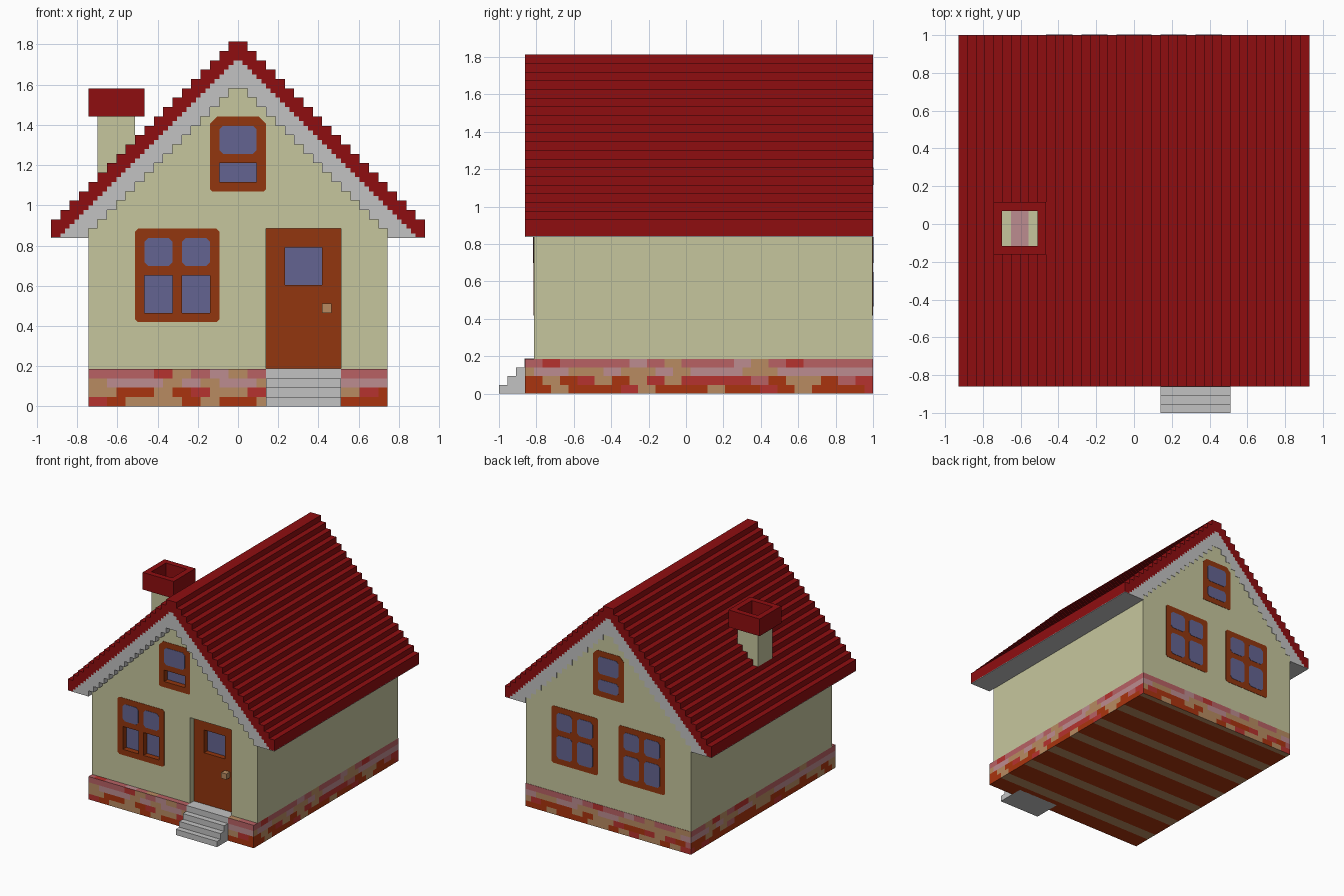
import bpy, bmesh, random

cube = bpy.data.objects.get("Cube")
if cube:
    bpy.data.objects.remove(cube, do_unlink=True)

U = 2 / 43          # one block; x and z count blocks from the centre/ground, y from the front
random.seed(4)


def material(name, rgb):
    lin = [((c / 255 + 0.055) / 1.055) ** 2.4 for c in rgb] + [1.0]
    m = bpy.data.materials.new(name)
    m.diffuse_color = lin
    m.use_nodes = True
    bsdf = next(n for n in m.node_tree.nodes if n.type == 'BSDF_PRINCIPLED')
    bsdf.inputs["Base Color"].default_value = lin
    bsdf.inputs["Roughness"].default_value = 0.9
    return m


ROOF = material("roof_red", (143, 13, 16))
CREAM = material("wall_cream", (198, 198, 158))
GRAY = material("trim_gray", (194, 194, 194))
BROWN = material("wood_brown", (146, 54, 14))
GLASS = material("window_blue", (100, 100, 145))
TAN = material("stone_tan", (184, 139, 97))
ROSE = material("brick_rose", (184, 97, 100))
MAUVE = material("brick_mauve", (188, 140, 144))
ORANGE = material("brick_orange", (170, 52, 14))
RED = material("brick_red", (182, 50, 46))


def finish(name, bm, mats):
    bmesh.ops.recalc_face_normals(bm, faces=bm.faces)
    me = bpy.data.meshes.new(name)
    bm.to_mesh(me)
    bm.free()
    for m in mats:
        me.materials.append(m)
    ob = bpy.data.objects.new(name, me)
    bpy.context.collection.objects.link(ob)
    return ob


def prism(name, pts, y0, y1, mat):
    """Extrude an (x, z) outline from y0 to y1, all in blocks."""
    bm = bmesh.new()
    clean = [p for i, p in enumerate(pts) if p != pts[i - 1]]
    f = bm.faces.new([bm.verts.new((x * U, -1 + y0 * U, z * U)) for x, z in clean])
    new = bmesh.ops.extrude_face_region(bm, geom=[f])["geom"]
    verts = [g for g in new if isinstance(g, bmesh.types.BMVert)]
    bmesh.ops.translate(bm, verts=verts, vec=(0, (y1 - y0) * U, 0))
    return finish(name, bm, [mat] if mat else [])


def rect(x0, x1, z0, z1, c=0, top=None):
    """Rectangle outline with chamfered corners."""
    t = c if top is None else top
    return [(x0 + c, z0), (x1 - c, z0), (x1, z0 + c), (x1, z1 - t),
            (x1 - t, z1), (x0 + t, z1), (x0, z1 - t), (x0, z0 + c)]


def box(name, x0, x1, y0, y1, z0, z1, mat):
    return prism(name, [(x0, z0), (x1, z0), (x1, z1), (x0, z1)], y0, y1, mat)


def cut(ob, *dims):
    tool = box("cutter", *dims, None)
    tool.hide_render = True
    mod = ob.modifiers.new("cut", 'BOOLEAN')
    mod.operation, mod.solver, mod.object = 'DIFFERENCE', 'EXACT', tool
    bpy.context.view_layer.objects.active = ob
    bpy.ops.object.modifier_apply(modifier=mod.name)
    bpy.data.objects.remove(tool, do_unlink=True)


# Brick foundation: a block grid coloured by rows of short bricks
ROWS = [[(ORANGE, 6), (TAN, 3), (RED, 1)],
        [(ORANGE, 4), (TAN, 4), (RED, 1), (ROSE, 1)],
        [(MAUVE, 7), (TAN, 4)],
        [(ROSE, 7), (TAN, 2), (MAUVE, 1), (RED, 1)]]
BRICKS = [ORANGE, TAN, RED, ROSE, MAUVE]
bm = bmesh.new()
bmesh.ops.create_cube(bm, size=1)
for v in bm.verts:
    v.co = (v.co.x * 32, 23 + v.co.y * 40, 2 + v.co.z * 4)
for axis, lo, hi in ((0, -15, 16), (1, 4, 43), (2, 1, 4)):
    no = [0, 0, 0]
    no[axis] = 1
    for k in range(lo, hi):
        bmesh.ops.bisect_plane(bm, geom=bm.verts[:] + bm.edges[:] + bm.faces[:],
                               plane_co=[k * n for n in no], plane_no=no)
bricks = {}
bm.normal_update()
for f in bm.faces:
    c = f.calc_center_median()
    if c.z < 0.01:                                  # striped underside
        f.material_index = 1 if int(c.y) % 6 < 2 else 0
        continue
    row = min(3, int(c.z))
    along = c.y if abs(f.normal.x) > 0.5 else c.x
    key = (round(f.normal.x), round(f.normal.y), row, int(along + 40 + row) // 2)
    if key not in bricks:
        mats, weights = zip(*ROWS[row])
        bricks[key] = BRICKS.index(random.choices(mats, weights)[0])
    f.material_index = bricks[key]
for v in bm.verts:
    v.co = (v.co.x * U, -1 + v.co.y * U, v.co.z * U)
finish("foundation", bm, BRICKS)

# Walls with the gable, tucked into the roof
walls = prism("walls", [(-16, 4), (16, 4), (16, 19.5), (0, 35.5), (-16, 19.5)], 4, 42.95, CREAM)


# Stepped roof over a stepped gray lining
def stairs(height, n):
    w = 20 / n
    left = [p for i in range(n)
            for p in ((-20 + i * w, height(i)), (-20 + (i + 1) * w, height(i)))]
    return left + [(-x, z) for x, z in reversed(left)]


outer = stairs(lambda i: 20 + i, 20)
seam = stairs(lambda j: max(18.1, 17.5 + j / 2), 40)
inner = stairs(lambda i: max(18, 15 + i), 20)
prism("roof", outer + seam[::-1], 3, 43, ROOF)
prism("roof_lining", seam + inner[::-1], 3, 43, GRAY)

# Chimney with a hollow cap
box("chimney", -15, -11, 19, 23, 22, 31.02, CREAM)
cap = box("chimney_cap", -16, -10, 18, 24, 31, 34, ROOF)
cut(cap, -15, -11, 19, 23, 30, 35)
box("chimney_flue", -14, -12, 19, 23, 30.9, 31.1, MAUVE)

# Entrance steps
for n in range(4):
    box(f"step_{n + 1}", 3, 11, n - (0.04 if n else 0), 5, 0, n + 1 + (0.03 if n == 3 else 0), GRAY)

# Recessed door with a window and knob
cut(walls, 3, 11, 3, 6, 3, 19)
door = box("door", 3, 11, 5, 6, 4, 19, BROWN)
cut(door, 5, 9, 4, 7, 13, 17)
box("door_glass", 5, 9, 5.9, 6, 13, 17, GLASS)
box("door_knob", 9, 10, 4, 5, 10, 11, TAN)

# Windows: (name, outline, lower panes, upper panes); panes are x0, x1, z0, z1
def big(x):
    return ((x, x + 9, 9, 19, 0.3),
            [(x + 1, x + 4, 10, 14), (x + 5, x + 8, 10, 14)],
            [(x + 1, x + 4, 15, 18), (x + 5, x + 8, 15, 18)])


gable = ((-3, 3, 23, 31, 0.2, 0.8), [(-2, 2, 24, 26)], [(-2, 2, 27, 30)])

# Front windows have sunken lower panes
for name, (frame, low, high) in (("front_window", big(-11)), ("front_gable_window", gable)):
    x0, x1, z0, z1 = frame[:4]
    cut(walls, x0 + 0.5, x1 - 0.5, 3, 5, z0 + 0.5, z1 - 0.9)
    ob = prism(name + "_frame", rect(*frame), 3.95, 5, BROWN)
    for i, (a, b, c, d) in enumerate(low):
        cut(ob, a, b, 3, 6, c, d)
        box(f"{name}_lower_glass_{i + 1}", a, b, 4.9, 4.99, c, d, GLASS)
    for i, p in enumerate(high):
        prism(f"{name}_upper_glass_{i + 1}", rect(*p, 0.4), 3.9, 4, GLASS)

# Back windows are flat
for name, (frame, low, high) in (("back_window_left", big(2)), ("back_window_right", big(-11)),
                                 ("back_gable_window", gable)):
    prism(name + "_frame", rect(*frame), 42.9, 43, BROWN)
    for i, p in enumerate(low + high):
        prism(f"{name}_glass_{i + 1}", rect(*p, 0.4), 42.95, 43.05, GLASS)
